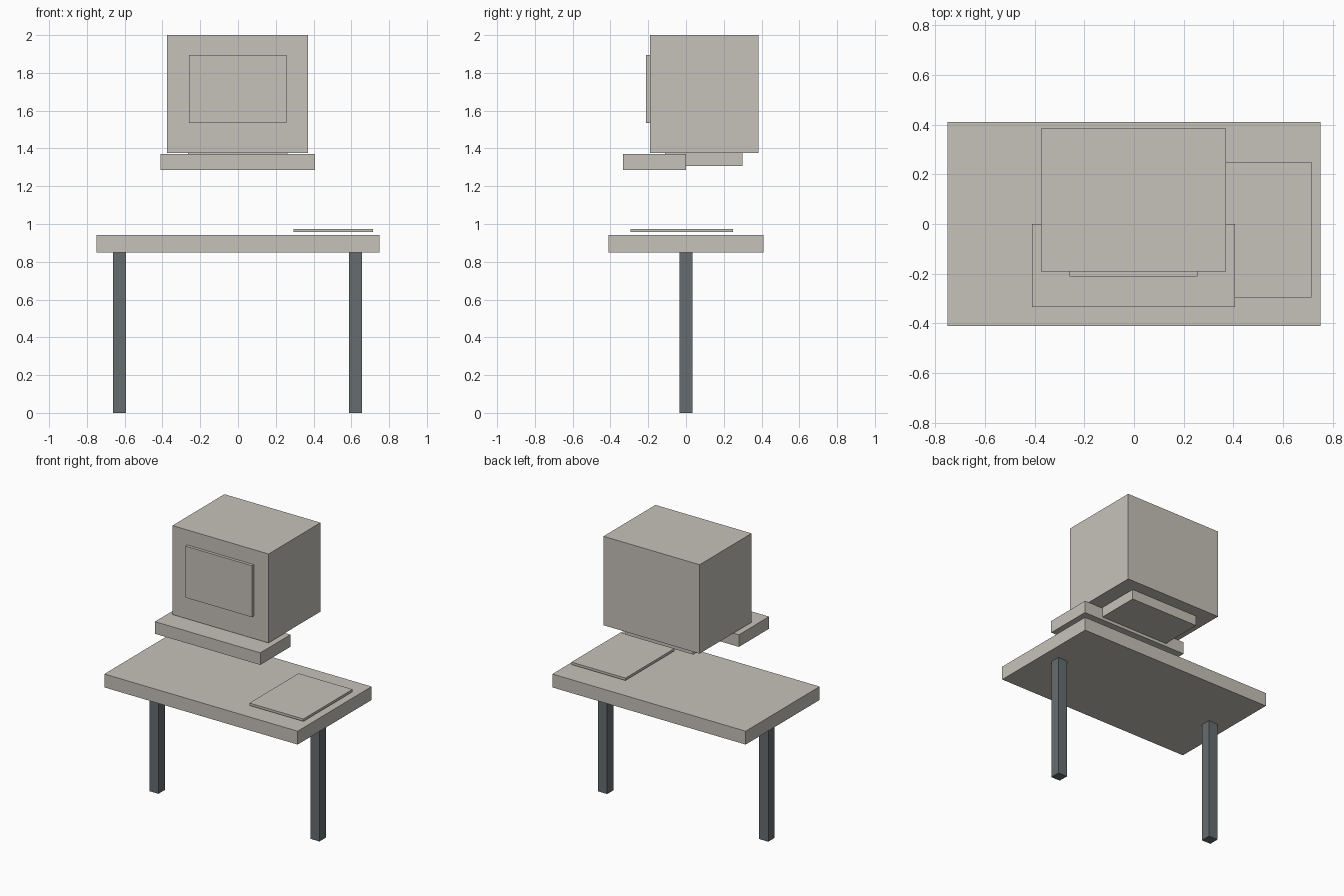
import bpy
import bmesh
from mathutils import Vector

default_cube = bpy.data.objects.get("Cube")
if default_cube:
    bpy.data.objects.remove(default_cube, do_unlink=True)


def make_material(name, rgb):
    mat = bpy.data.materials.new(name)
    mat.use_nodes = True
    colour = (*rgb, 1.0)
    mat.diffuse_color = colour
    shader = next(n for n in mat.node_tree.nodes if n.type == 'BSDF_PRINCIPLED')
    shader.inputs["Base Color"].default_value = colour
    return mat


def box(name, low, high, mat):
    """Axis-aligned box between two opposite corners."""
    low, high = Vector(low), Vector(high)
    bm = bmesh.new()
    bmesh.ops.create_cube(bm, size=1.0)
    bmesh.ops.scale(bm, vec=high - low, verts=bm.verts)
    mesh = bpy.data.meshes.new(name)
    bm.to_mesh(mesh)
    bm.free()
    mesh.materials.append(mat)
    obj = bpy.data.objects.new(name, mesh)
    obj.location = (low + high) / 2
    bpy.context.collection.objects.link(obj)
    return obj


beige = make_material("warm beige", (0.565, 0.54, 0.49))
steel = make_material("dark grey steel", (0.133, 0.153, 0.159))

# Desk: slab on one post at each end
box("desk_top", (-0.75, -0.41, 0.848), (0.75, 0.41, 0.942), beige)
for side, x in (("right", -0.628), ("left", 0.622)):
    box(side + "_leg", (x - 0.035, -0.035, 0), (x + 0.035, 0.035, 0.848), steel)

# Thin pad hovering above the desk
box("desk_pad", (0.295, -0.295, 0.957), (0.714, 0.25, 0.974), beige)

# Monitor with raised screen, stand and keyboard
box("monitor_case", (-0.375, -0.191, 1.376), (0.371, 0.385, 2.0), beige)
box("monitor_screen", (-0.26, -0.212, 1.534), (0.256, -0.191, 1.895), beige)
box("monitor_stand", (-0.265, -0.11, 1.307), (0.262, 0.299, 1.376), beige)
box("keyboard", (-0.411, -0.334, 1.286), (0.407, 0.0, 1.371), beige)
